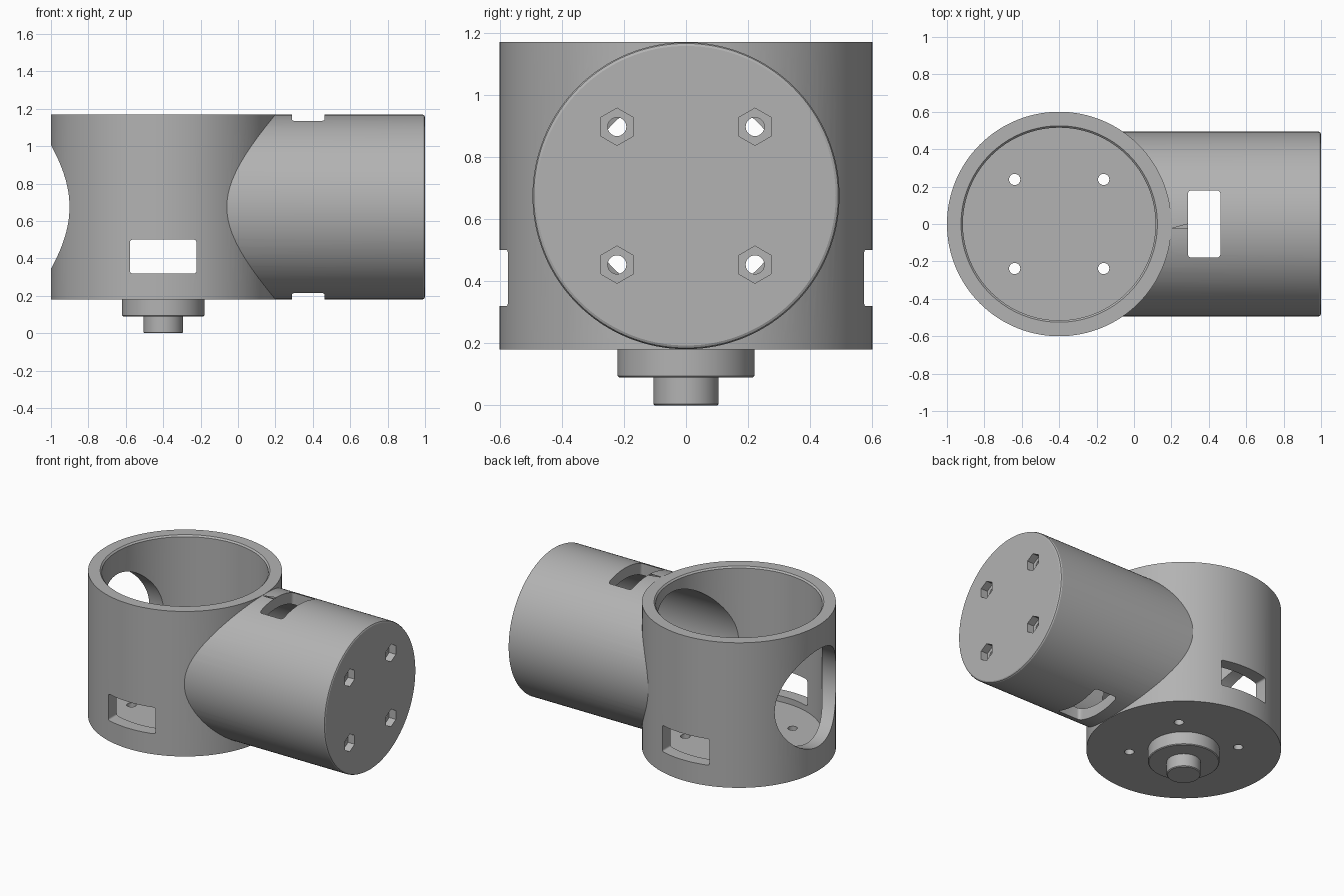
import bpy, bmesh, math
from mathutils import Matrix

if "Cube" in bpy.data.objects:
    bpy.data.objects.remove(bpy.data.objects["Cube"], do_unlink=True)

grey = bpy.data.materials.new("plain grey")
grey.use_nodes = True
colour = (0.45, 0.45, 0.45, 1)
grey.diffuse_color = colour
grey.node_tree.nodes["Principled BSDF"].inputs["Base Color"].default_value = colour

CX, MID, BOTTOM, TOP = -0.4, 0.675, 0.18, 1.17
FLOOR = 0.28


def finish(name, bm):
    bmesh.ops.recalc_face_normals(bm, faces=bm.faces)
    mesh = bpy.data.meshes.new(name)
    bm.to_mesh(mesh)
    bm.free()
    mesh.materials.append(grey)
    ob = bpy.data.objects.new(name, mesh)
    bpy.context.collection.objects.link(ob)
    return ob


def turned(name, profile, place=(0, 0, 0), along_x=False, sides=128):
    """Solid of revolution from (radius, height) points, about z or x."""
    bm = bmesh.new()
    rings = []
    for r, h in profile:
        rings.append([bm.verts.new((r * math.cos(a), r * math.sin(a), h))
                      for a in (2 * math.pi * i / sides for i in range(sides))])
    for low, high in zip(rings, rings[1:]):
        for i in range(sides):
            j = (i + 1) % sides
            bm.faces.new((low[i], low[j], high[j], high[i]))
    bm.faces.new(rings[0][::-1])
    bm.faces.new(rings[-1])
    turn = Matrix.Rotation(math.pi / 2, 4, 'Y') if along_x else Matrix()
    bm.transform(Matrix.Translation(place) @ turn)
    return finish(name, bm)


def rounded_slot(name, size, centre, axis, radius):
    """Box with its edges along the given axis rounded."""
    bm = bmesh.new()
    bmesh.ops.create_cube(bm, size=1)
    bm.transform(Matrix.Translation(centre) @ Matrix.Diagonal((*size, 1)))
    edges = [e for e in bm.edges
             if abs((e.verts[0].co - e.verts[1].co)[axis]) > size[axis] * 0.9]
    bmesh.ops.bevel(bm, geom=edges, offset=radius, segments=4, profile=0.5, affect='EDGES')
    return finish(name, bm)


def combine(target, tool, operation):
    mod = target.modifiers.new(operation, 'BOOLEAN')
    mod.operation = operation
    mod.solver = 'EXACT'
    mod.object = tool
    bpy.context.view_layer.update()
    result = bpy.data.meshes.new_from_object(
        target.evaluated_get(bpy.context.evaluated_depsgraph_get()))
    target.modifiers.clear()
    target.data = result
    bpy.data.objects.remove(tool, do_unlink=True)


# Upright cup joined to the sideways arm with a softened end
body = turned("joint_housing", [(0.6, BOTTOM), (0.6, TOP)], (CX, 0, 0))
R = 0.494
arm = turned("arm", [(R, CX), (R, 0.988), (R - 0.004, 0.996), (R - 0.012, 1.0)],
             (0, 0, MID), True)
combine(body, arm, 'UNION')

# Stepped round boss under the cup
boss = turned("boss", [(0.1, 0), (0.105, 0.005), (0.105, 0.09), (0.215, 0.09),
                       (0.22, 0.095), (0.22, BOTTOM + 0.03)], (CX, 0, 0))
combine(body, boss, 'UNION')

# Cup cavity with chamfered mouth, and arm bore opening into it
cavity = turned("cavity", [(0.515, FLOOR), (0.515, TOP - 0.01), (0.535, TOP + 0.01)], (CX, 0, 0))
combine(body, cavity, 'DIFFERENCE')
bore = turned("bore", [(0.42, CX), (0.42, 0.9)], (0, 0, MID), True)
combine(body, bore, 'DIFFERENCE')
floor = turned("floor", [(0.517, 0.21), (0.517, FLOOR)], (CX, 0, 0))
combine(body, floor, 'UNION')

# Round window on the side facing away from the arm
window = turned("window", [(0.33, -1.1), (0.33, -0.6)], (0, 0, MID), True)
combine(body, window, 'DIFFERENCE')

# Paired slots through the cup and through the arm
combine(body, rounded_slot("cup_slots", (0.355, 1.4, 0.18), (CX, 0, 0.41), 1, 0.012), 'DIFFERENCE')
combine(body, rounded_slot("arm_slots", (0.175, 0.36, 1.2), (0.375, 0, MID), 2, 0.02), 'DIFFERENCE')

# Bolt holes in the floor, and bolt holes with hexagonal nut pockets in the arm end
for sx in (-1, 1):
    for sy in (-1, 1):
        hole = turned("floor_hole", [(0.03, 0.1), (0.03, 0.35)],
                      (CX + sx * 0.238, sy * 0.238, 0), sides=32)
        combine(body, hole, 'DIFFERENCE')
        spot = (0, sy * 0.222, MID + sx * 0.222)
        combine(body, turned("end_hole", [(0.03, 0.85), (0.03, 1.1)], spot, True, 32), 'DIFFERENCE')
        combine(body, turned("nut_pocket", [(0.06, 0.95), (0.06, 1.1)], spot, True, 6), 'DIFFERENCE')

# Smooth curved walls, crisp edges
bpy.ops.object.select_all(action='DESELECT')
body.select_set(True)
bpy.context.view_layer.objects.active = body
bpy.ops.object.shade_smooth_by_angle(angle=math.radians(25))
